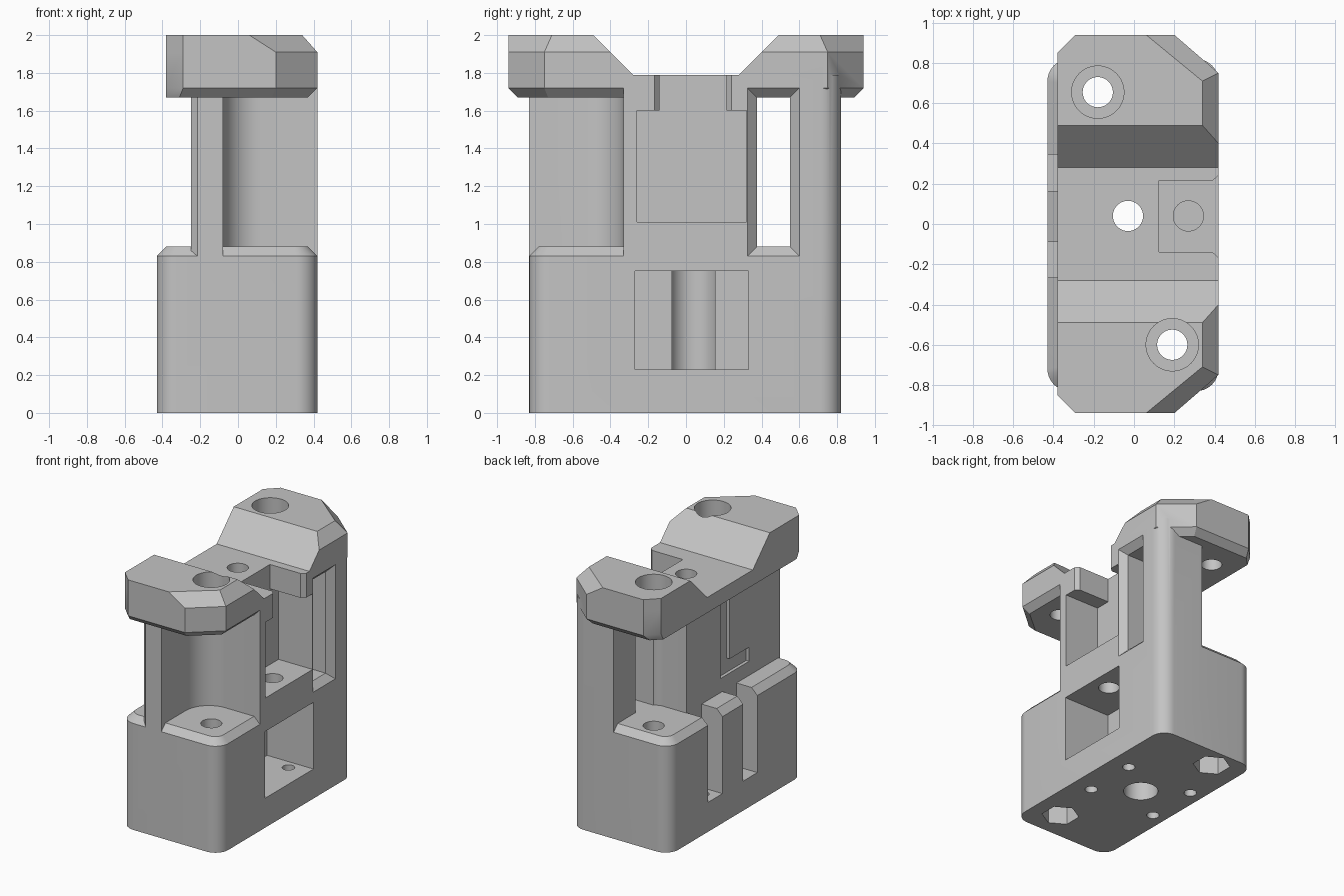
import bpy, bmesh, math
from mathutils import Vector

cube = bpy.data.objects.get("Cube")
if cube:
    bpy.data.objects.remove(cube, do_unlink=True)

mat = bpy.data.materials.new("plain_grey")
mat.use_nodes = True
grey = (0.55, 0.55, 0.55, 1)
mat.diffuse_color = grey
mat.node_tree.nodes["Principled BSDF"].inputs["Base Color"].default_value = grey


def loft(name, levels, axis="z"):
    """Closed solid through matching outlines, given as (level, outline)."""
    bm = bmesh.new()
    rings = []
    for level, outline in levels:
        rings.append([bm.verts.new((a, b, level) if axis == "z" else (level, a, b))
                      for a, b in outline])
    n = len(rings[0])
    for low, high in zip(rings, rings[1:]):
        for i in range(n):
            j = (i + 1) % n
            bm.faces.new((low[i], low[j], high[j], high[i]))
    bm.faces.new(rings[0][::-1])
    bm.faces.new(rings[-1])
    bmesh.ops.recalc_face_normals(bm, faces=bm.faces)
    mesh = bpy.data.meshes.new(name)
    bm.to_mesh(mesh)
    bm.free()
    mesh.materials.append(mat)
    obj = bpy.data.objects.new(name, mesh)
    bpy.context.collection.objects.link(obj)
    return obj


def prism(name, outline, lo, hi, axis="z"):
    return loft(name, [(lo, outline), (hi, outline)], axis)


def rect(a0, a1, b0, b1):
    return [(a0, b0), (a1, b0), (a1, b1), (a0, b1)]


def ring(cx, cy, r, n=48, turn=0.0):
    return [(cx + r * math.cos(turn + math.tau * i / n),
             cy + r * math.sin(turn + math.tau * i / n)) for i in range(n)]


def rounded(points, steps=10):
    """Outline from (x, y, radius) corners; all rounded corners are square."""
    out = []
    for i, (x, y, r) in enumerate(points):
        p = Vector((x, y))
        if r == 0:
            out.append((x, y))
            continue
        u = (Vector(points[i - 1][:2]) - p).normalized()
        v = (Vector(points[(i + 1) % len(points)][:2]) - p).normalized()
        centre = p + (u + v) * r
        for k in range(steps + 1):
            t = math.pi / 2 * k / steps
            out.append(tuple(centre - v * r * math.cos(t) - u * r * math.sin(t)))
    return out


def combine(target, other, operation):
    mod = target.modifiers.new(operation.lower(), "BOOLEAN")
    mod.operation = operation
    mod.solver = "EXACT"
    mod.object = other
    bpy.context.view_layer.objects.active = target
    bpy.ops.object.modifier_apply(modifier=mod.name)
    bpy.data.objects.remove(other, do_unlink=True)


def base_outline(inset, r):
    a = inset
    return rounded([(-.43 + a, -.83 + a, r), (.42 - a, -.83 + a, r),
                    (.42 - a, .82 - a, r), (-.43 + a, .82 - a, r)])


def mirrored(half):
    return half + [(x, -y) for x, y in reversed(half)]


# Base block with a chamfered rim
body = loft("motor_mount_body", [(0, base_outline(0, .11)), (.83, base_outline(0, .11)),
                                 (.88, base_outline(.05, .07))])

# Core wall with its two diagonal posts
core = rounded([(-.25, -.8, 0), (-.215, -.83, 0), (-.08, -.83, 0), (-.08, -.33, .2),
                (.42, -.33, 0), (.42, .82, .11), (.05, .82, 0), (.05, .35, .1),
                (-.25, .35, 0)])
combine(body, prism("core", core, .5, 1.79), "UNION")

# Cap with clipped corners and chamfers, then its saddle
rim = mirrored([(-.38, -.85), (-.29, -.94), (.2, -.94), (.42, -.75)])
top = mirrored([(-.38, -.85), (-.29, -.94), (.06, -.94), (.34, -.71)])
under = mirrored([(-.38, -.82), (-.31, -.89), (.18, -.89), (.37, -.73)])
cap = loft("cap", [(1.67, under), (1.72, rim), (1.91, rim), (2.0, top)])
saddle = [(-.59, 2.1), (-.28, 1.79), (.28, 1.79), (.59, 2.1)]
combine(cap, prism("saddle", saddle, -1, 1, "x"), "DIFFERENCE")
combine(body, cap, "UNION")

cutters = []


def cut(outline, lo, hi, axis="z"):
    cutters.append(prism("cutter", outline, lo, hi, axis))


# Side recess and the notch above it
cut(rect(-.26, .32, 1.01, 1.6), .125, .6, "x")
cut([(.125, -.14), (.39, -.14), (.43, -.175), (.43, .25), (.39, .215), (.125, .215)], 1.5, 1.9)

# Lower side window
cut(rect(-.27, .33, .23, .75), .02, .6, "x")

# Flared opening through the rear post
cut(rect(.375, .55, .88, 1.67), -.05, .6, "x")
cutters.append(loft("cutter", [(.37, rect(.375, .55, .88, 1.67)),
                               (.43, rect(.315, .61, .82, 1.73))], "x"))

# Strap slots and the wire groove on the left-hand wall
for y0, y1 in ((.165, .345), (-.265, -.09)):
    cut(rect(y0, y1, .23, .95), -.6, -.25, "x")
cut([(-.07, 1.67), (-.07, .99), (-.42, .99), (-.42, 1.1), (-.18, 1.1), (-.18, 1.67)],
    -.3, -.225, "x")

# Central shaft bore, wide below and narrow above
CX, CY = -.03, .04
cut(ring(CX, CY, .075), -.1, 2.2)
cut(ring(CX, CY, .124), -.1, .75)
cut(ring(.27, CY, .075), .6, 1.2)

# Four small mounting holes in the floor
for sx in (-1, 1):
    for sy in (-1, 1):
        cut(ring(CX + sx * .29, CY + sy * .21, .045, 24), -.1, .3)

# Two long bolt holes with counterbores and hexagonal nut traps
for x, y in ((-.18, .655), (.19, -.6)):
    cut(ring(x, y, .075), -.1, 2.2)
    cut(ring(x, y, .13), 1.8, 2.2)
    cut(ring(x, y, .135, 6, math.pi / 6), -.1, .2)

for cutter in cutters:
    combine(body, cutter, "DIFFERENCE")

# Smooth the curved walls, keep the edges sharp
bpy.ops.object.select_all(action="DESELECT")
body.select_set(True)
bpy.context.view_layer.objects.active = body
bpy.ops.object.shade_smooth_by_angle(angle=math.radians(25))
